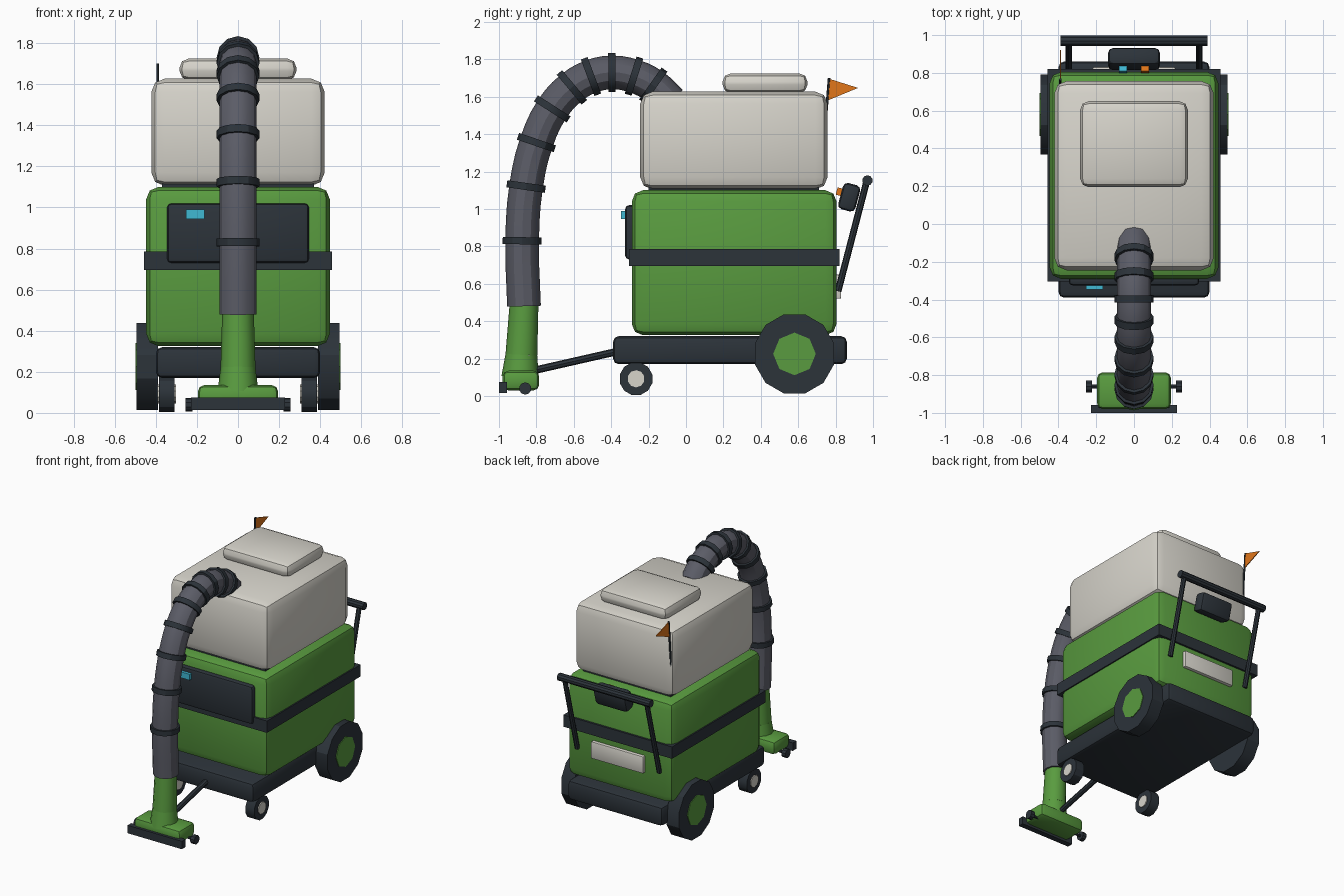
import bpy, bmesh, math
from mathutils import Vector, Matrix

if "Cube" in bpy.data.objects:
    bpy.data.objects.remove(bpy.data.objects["Cube"], do_unlink=True)


def material(name, rgb, rough=0.7):
    m = bpy.data.materials.new(name)
    m.use_nodes = True
    m.diffuse_color = (*rgb, 1)
    bsdf = m.node_tree.nodes["Principled BSDF"]
    bsdf.inputs["Base Color"].default_value = (*rgb, 1)
    bsdf.inputs["Roughness"].default_value = rough
    return m


GREEN = material("green paint", (0.10, 0.33, 0.05))
CREAM = material("cream plastic", (0.68, 0.66, 0.60))
DARK = material("dark rubber", (0.025, 0.033, 0.042))
GREY = material("grey hose", (0.105, 0.108, 0.135))
CYAN = material("cyan light", (0.05, 0.48, 0.65))
ORANGE = material("orange signal", (0.75, 0.18, 0.01))


def finish(obj, mat, smooth=True):
    obj.data.materials.clear()
    obj.data.materials.append(mat)
    bpy.ops.object.select_all(action="DESELECT")
    obj.select_set(True)
    bpy.context.view_layer.objects.active = obj
    if smooth:
        bpy.ops.object.shade_smooth_by_angle(angle=math.radians(30))
    return obj


def from_bmesh(name, bm, mat):
    mesh = bpy.data.meshes.new(name)
    bm.to_mesh(mesh)
    bm.free()
    obj = bpy.data.objects.new(name, mesh)
    bpy.context.collection.objects.link(obj)
    return finish(obj, mat)


def box(name, mat, x, y, z, bevel=0.0, tilt=0.0):
    """Box from (min, max) ranges, with rounded edges and a tilt about x."""
    ranges = (x, y, z)
    bm = bmesh.new()
    bmesh.ops.create_cube(bm, size=1)
    bmesh.ops.scale(bm, vec=[b - a for a, b in ranges], verts=bm.verts)
    if bevel:
        bmesh.ops.bevel(bm, geom=bm.edges[:], offset=bevel, segments=2,
                        profile=0.5, affect="EDGES")
    obj = from_bmesh(name, bm, mat)
    obj.location = [(a + b) / 2 for a, b in ranges]
    obj.rotation_euler.x = tilt
    return obj


def rod(name, mat, start, end, r1, r2=None, sides=12, roll=0.0):
    """Cylinder or cone frustum between two points."""
    a, b = Vector(start), Vector(end)
    bm = bmesh.new()
    bmesh.ops.create_cone(bm, cap_ends=True, segments=sides, radius1=r1,
                          radius2=r1 if r2 is None else r2, depth=(b - a).length)
    turn = (b - a).to_track_quat("Z", "Y").to_matrix().to_4x4()
    bm.transform(Matrix.Translation((a + b) / 2) @ turn @ Matrix.Rotation(roll, 4, "Z"))
    return from_bmesh(name, bm, mat)


# Chassis, body and tank
box("chassis", DARK, (-0.40, 0.40), (-0.39, 0.86), (0.17, 0.32), 0.03)
box("body", GREEN, (-0.447, 0.447), (-0.29, 0.805), (0.325, 1.10), 0.06)
box("belt", DARK, (-0.457, 0.457), (-0.305, 0.82), (0.695, 0.785))
box("tank_gasket", DARK, (-0.37, 0.37), (-0.20, 0.71), (1.08, 1.13))
box("tank", CREAM, (-0.422, 0.422), (-0.245, 0.757), (1.105, 1.627), 0.065)
box("tank_lid", CREAM, (-0.285, 0.285), (0.195, 0.65), (1.62, 1.725), 0.045)

# Front panel and rear plate
box("front_panel", DARK, (-0.345, 0.345), (-0.325, -0.27), (0.73, 1.02), 0.02)
box("panel_display", CYAN, (-0.253, -0.163), (-0.347, -0.32), (0.945, 0.99))
box("rear_plate", CREAM, (-0.22, 0.22), (0.79, 0.83), (0.52, 0.65), 0.008)

# Wheels, casters and nozzle rollers
for side, s in (("left", 1), ("right", -1)):
    def wheel(name, mat, inner, outer, y, z, r, sides=12, roll=math.pi / 12):
        rod(f"{side}_{name}", mat, (s * inner, y, z), (s * outer, y, z), r,
            sides=sides, roll=roll)

    wheel("rear_wheel", DARK, 0.39, 0.495, 0.58, 0.225, 0.219)
    wheel("rear_hub", GREEN, 0.40, 0.50, 0.58, 0.225, 0.114, 8, 0)
    wheel("caster", DARK, 0.31, 0.385, -0.267, 0.092, 0.09)
    wheel("caster_hub", CREAM, 0.303, 0.392, -0.267, 0.092, 0.046, 10, 0)
    wheel("nozzle_roller", DARK, 0.222, 0.255, -0.86, 0.04, 0.033, 10, 0)
    wheel("roller_axle", DARK, 0.15, 0.23, -0.86, 0.04, 0.01, 8, 0)

    # Handle uprights
    rod(f"{side}_handle_bar", DARK, (s * 0.345, 0.813, 0.56),
        (s * 0.345, 0.968, 1.155), 0.018, sides=8)

rod("handle_grip", DARK, (-0.388, 0.97, 1.152), (0.388, 0.97, 1.152), 0.028, sides=10)

# Tilted control console with two buttons
LEAN = -math.radians(15)
box("console", DARK, (-0.137, 0.137), (0.825, 0.92), (0.99, 1.135), 0.025, LEAN)
for name, mat, x in (("cyan_button", CYAN, -0.058), ("orange_button", ORANGE, 0.058)):
    box(name, mat, (x - 0.022, x + 0.022), (0.805, 0.835), (1.072, 1.112), 0, LEAN)

# Floor nozzle, neck and tow bar
box("nozzle_head", GREEN, (-0.195, 0.195), (-0.98, -0.785), (0.03, 0.135), 0.03)
box("nozzle_brush", DARK, (-0.228, 0.228), (-1.0, -0.957), (0.015, 0.075))
rod("neck_base", GREEN, (0, -0.887, 0.10), (0, -0.88, 0.22), 0.10, 0.085)
rod("neck", GREEN, (0, -0.88, 0.22), (0, -0.866, 0.49), 0.085, 0.077)
rod("tow_bar", DARK, (0, -0.38, 0.235), (0, -0.82, 0.135), 0.02, sides=8)

# Hose swept along its arc, with a rib at each inner point
PATH = [Vector((0, y, z)) for y, z in (
    (-0.866, 0.48), (-0.876, 0.83), (-0.855, 1.12), (-0.80, 1.355),
    (-0.715, 1.535), (-0.61, 1.65), (-0.508, 1.708), (-0.396, 1.73),
    (-0.278, 1.71), (-0.175, 1.66), (-0.08, 1.57))]
curve = bpy.data.curves.new("hose", "CURVE")
curve.dimensions = "3D"
curve.bevel_depth = 0.09
curve.bevel_resolution = 4
curve.resolution_u = 3
curve.use_fill_caps = True
spline = curve.splines.new("BEZIER")
spline.bezier_points.add(len(PATH) - 1)
for point, co in zip(spline.bezier_points, PATH):
    point.co = co
    point.handle_left_type = point.handle_right_type = "AUTO"
hose = bpy.data.objects.new("hose", curve)
bpy.context.collection.objects.link(hose)
bpy.ops.object.select_all(action="DESELECT")
hose.select_set(True)
bpy.context.view_layer.objects.active = hose
bpy.ops.object.convert(target="MESH")
finish(bpy.context.view_layer.objects.active, GREY)

for i in range(1, len(PATH) - 1):
    half = (PATH[i + 1] - PATH[i - 1]).normalized() * 0.019
    rod(f"hose_rib_{i}", DARK, PATH[i] - half, PATH[i] + half, 0.104)

# Flag on a thin pole
rod("flag_pole", DARK, (-0.39, 0.735, 1.33), (-0.39, 0.765, 1.70), 0.007, sides=6)
bm = bmesh.new()
tri = [bm.verts.new((-0.393, y, z)) for y, z in ((0.762, 1.697), (0.92, 1.647), (0.762, 1.582))]
flag_face = bm.faces.new(tri)
extruded = bmesh.ops.extrude_face_region(bm, geom=[flag_face])["geom"]
bmesh.ops.translate(bm, vec=(0.006, 0, 0),
                    verts=[v for v in extruded if isinstance(v, bmesh.types.BMVert)])
bmesh.ops.recalc_face_normals(bm, faces=bm.faces)
from_bmesh("flag", bm, ORANGE)
